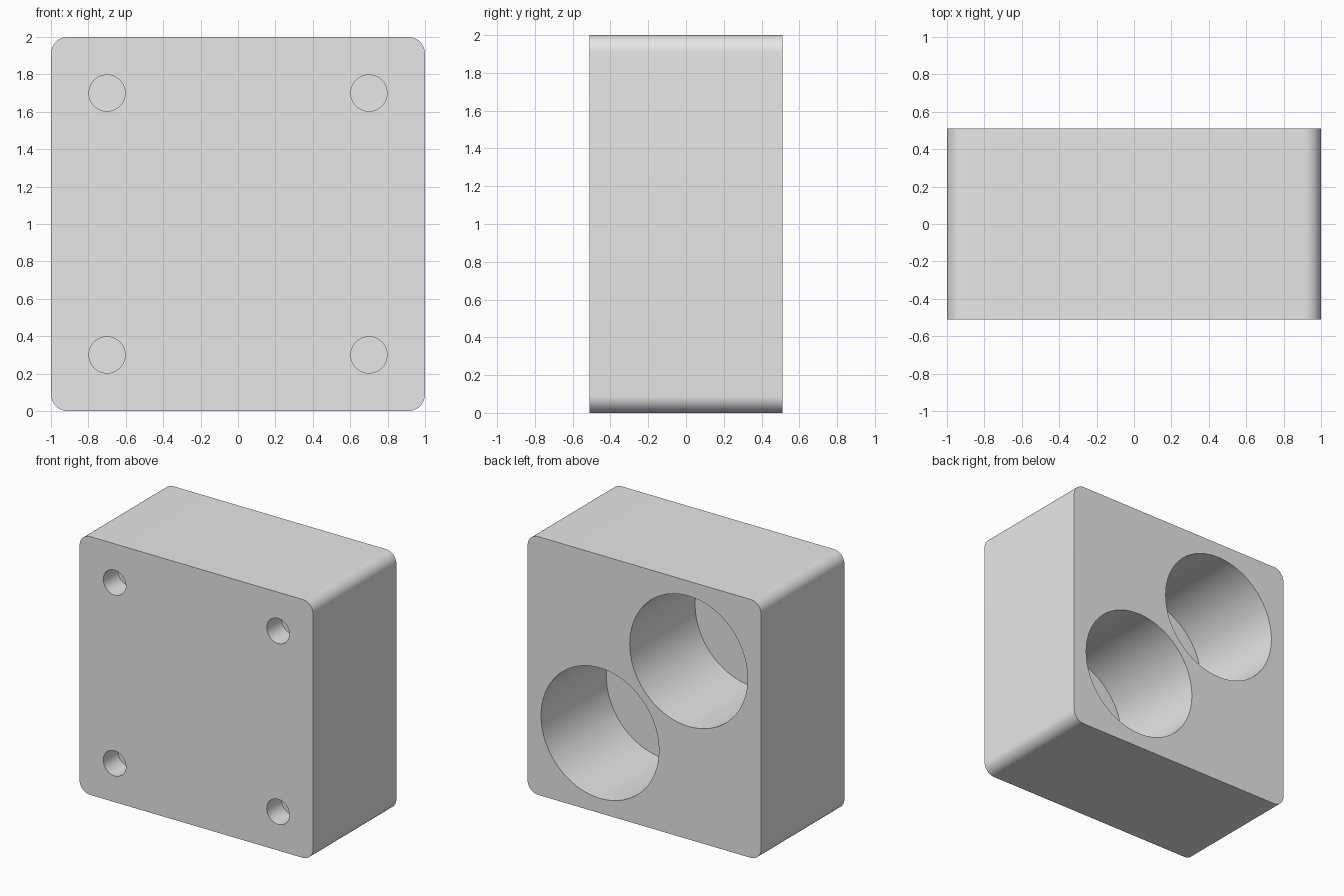
import bpy
import bmesh
from mathutils import Matrix

WIDTH, DEPTH, HEIGHT = 2.0, 1.02, 2.0
CORNER = 0.09
BACK, FRONT = DEPTH / 2, -DEPTH / 2

if "Cube" in bpy.data.objects:
    bpy.data.objects.remove(bpy.data.objects["Cube"], do_unlink=True)

grey = bpy.data.materials.new("plain grey")
grey.use_nodes = True
grey.diffuse_color = (0.8, 0.8, 0.8, 1)
grey.node_tree.nodes["Principled BSDF"].inputs["Base Color"].default_value = (0.8, 0.8, 0.8, 1)


def make_object(name, bm):
    mesh = bpy.data.meshes.new(name)
    bm.to_mesh(mesh)
    bm.free()
    mesh.materials.append(grey)
    obj = bpy.data.objects.new(name, mesh)
    bpy.context.collection.objects.link(obj)
    return obj


# Block with its four front-to-back edges rounded
bm = bmesh.new()
bmesh.ops.create_cube(bm, size=1, matrix=Matrix.Translation((0, 0, HEIGHT / 2))
                      @ Matrix.Diagonal((WIDTH, DEPTH, HEIGHT, 1)))
long_edges = [e for e in bm.edges if abs(e.verts[0].co.y - e.verts[1].co.y) > 0.5]
bmesh.ops.bevel(bm, geom=long_edges, offset=CORNER, segments=12, profile=0.5, affect='EDGES')
block = make_object("block", bm)


def drill(name, x, z, radius, y_start, y_end, sides):
    """Cut a blind round hole along y into the block."""
    bm = bmesh.new()
    place = Matrix.Translation((x, (y_start + y_end) / 2, z)) @ Matrix.Rotation(1.5707963, 4, 'X')
    bmesh.ops.create_cone(bm, cap_ends=True, segments=sides, radius1=radius, radius2=radius,
                          depth=abs(y_end - y_start), matrix=place)
    cutter = make_object(name, bm)
    cutter.hide_render = True
    cut = block.modifiers.new(name, 'BOOLEAN')
    cut.operation = 'DIFFERENCE'
    cut.solver = 'EXACT'
    cut.object = cutter
    bpy.ops.object.modifier_apply(modifier=cut.name)
    bpy.data.objects.remove(cutter, do_unlink=True)


bpy.ops.object.select_all(action='DESELECT')
bpy.context.view_layer.objects.active = block
block.select_set(True)

# Two large diagonal pockets in the back
for side in (-1, 1):
    drill("pocket_cutter", side * 0.38, HEIGHT / 2 - side * 0.38, 0.505, BACK + 0.1, BACK - 0.8, 96)

# Four small blind screw holes in the front
for sx in (-1, 1):
    for sz in (-1, 1):
        drill("screw_hole_cutter", sx * 0.7, HEIGHT / 2 + sz * 0.7, 0.097, FRONT - 0.1, FRONT + 0.18, 48)

bpy.ops.object.shade_smooth_by_angle(angle=0.6)
